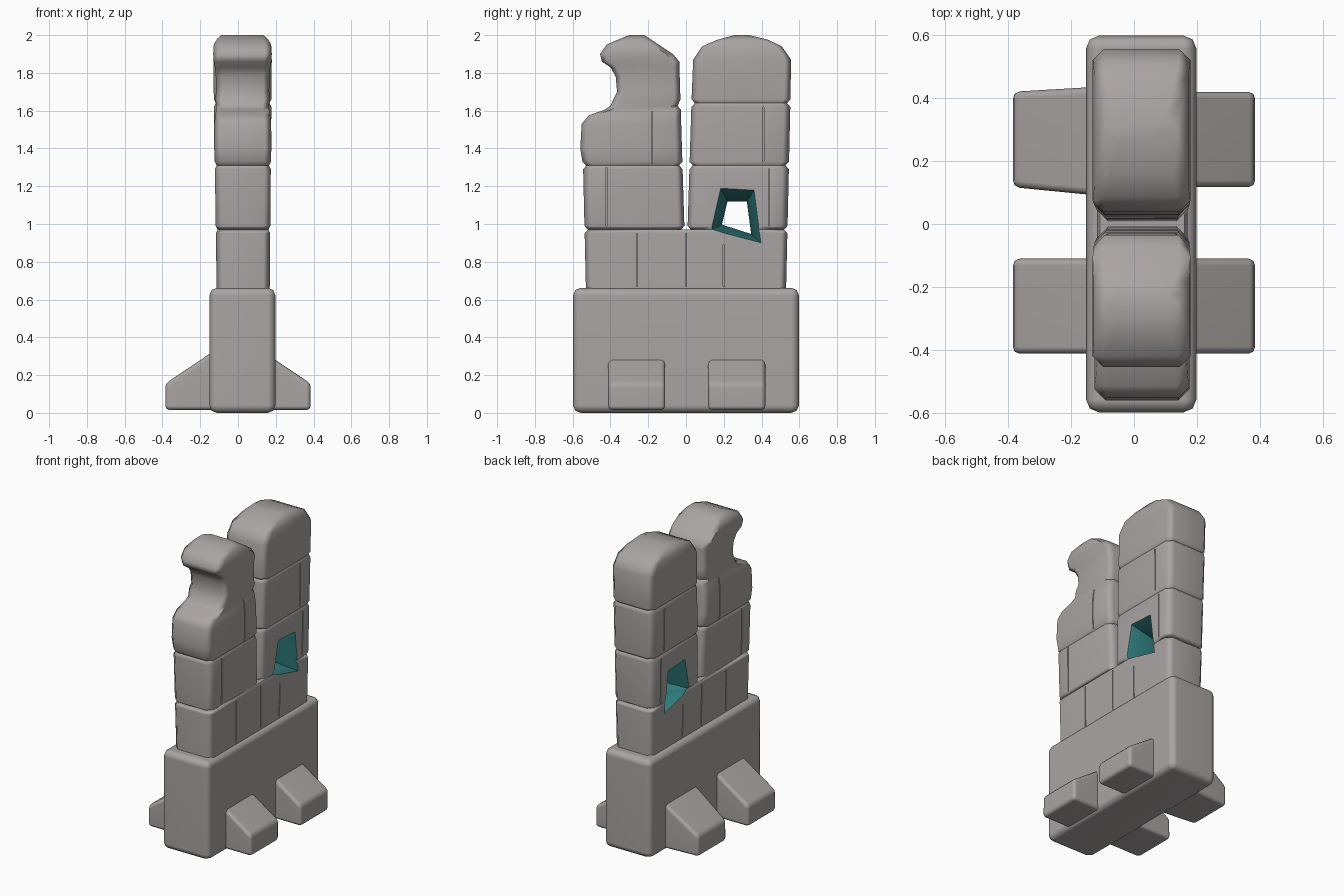
import bpy, bmesh, math

if "Cube" in bpy.data.objects:
    bpy.data.objects.remove(bpy.data.objects["Cube"])


def material(name, rgb):
    m = bpy.data.materials.new(name)
    m.diffuse_color = (*rgb, 1)
    m.use_nodes = True
    m.node_tree.nodes["Principled BSDF"].inputs["Base Color"].default_value = m.diffuse_color
    return m


stone = material("grey stone", (0.40, 0.375, 0.37))
teal = material("teal window lining", (0.03, 0.21, 0.215))


def make(name, rings, mat_index=0):
    """Closed skin over a list of equal-length point rings."""
    bm = bmesh.new()
    loops = [[bm.verts.new(p) for p in r] for r in rings]
    n = len(loops[0])
    for a, b in zip(loops, loops[1:]):
        for i in range(n):
            bm.faces.new((a[i], a[(i + 1) % n], b[(i + 1) % n], b[i]))
    bm.faces.new(loops[0][::-1])
    bm.faces.new(loops[-1])
    bmesh.ops.recalc_face_normals(bm, faces=bm.faces)
    for f in bm.faces:
        f.material_index = mat_index
    me = bpy.data.meshes.new(name)
    bm.to_mesh(me)
    bm.free()
    me.materials.append(stone)
    me.materials.append(teal)
    ob = bpy.data.objects.new(name, me)
    bpy.context.collection.objects.link(ob)
    return ob


def select(ob):
    bpy.ops.object.select_all(action='DESELECT')
    ob.select_set(True)
    bpy.context.view_layer.objects.active = ob


def apply(ob, kind, **settings):
    select(ob)
    m = ob.modifiers.new(kind, kind)
    for k, v in settings.items():
        setattr(m, k, v)
    bpy.ops.object.modifier_apply(modifier=m.name)


def finish(ob, angle=50):
    select(ob)
    bpy.ops.object.shade_smooth_by_angle(angle=math.radians(angle))
    ob.modifiers.new("even shading", 'WEIGHTED_NORMAL').keep_sharp = True


def octagon(z, x0, x1, y0, y1, c=0.035):
    """Chamfered rectangle at height z."""
    return [(x0 + c, y0, z), (x1 - c, y0, z), (x1, y0 + c, z), (x1, y1 - c, z),
            (x1 - c, y1, z), (x0 + c, y1, z), (x0, y1 - c, z), (x0, y0 + c, z)]


def lerp(z, za, a, zb, b):
    return a + (b - a) * (z - za) / (zb - za)


def width(z):
    return lerp(z, 0.66, -0.113, 2, -0.133), lerp(z, 0.66, 0.168, 2, 0.18)


def outer(z):
    return lerp(z, 0.66, 0.53, 1.87, 0.558)


def inner(z):
    return lerp(z, 0.97, 0.008, 1.87, 0.036)


def course(z, groove, y0, y1):
    """Cross-section of a stone course, pinched in at a groove."""
    x0, x1 = width(z)
    dx, dy = (0.010, 0.018) if groove else (0, 0)
    return octagon(z, x0 + dx, x1 - dx, y0 + dy, y1 - dy)


def levels(zs):
    for a, b in zip(zs, zs[1:]):
        yield from ((a, True), (a + 0.02, False), (b - 0.02, False), (b, True))


def dedupe(items):
    return [v for i, v in enumerate(items) if i == 0 or v != items[i - 1]]


# Heavy base block
base = make("base_block", [octagon(z, -0.152, 0.198, -0.598, 0.598, 0.001) for z in (0, 0.662)])
bpy.data.objects.remove(base)
base = make("base_block", [[(-0.152, -0.598, z), (0.198, -0.598, z), (0.198, 0.598, z),
                            (-0.152, 0.598, z)] for z in (0, 0.662)])
apply(base, 'BEVEL', width=0.04, segments=2)
finish(base)

# Four sloped buttress feet
for side, sname in ((1, "right"), (-1, "left")):
    for y0, y1, yname in ((-0.412, -0.11, "front"), (0.117, 0.42, "back")):
        flare = 0.03 if (side < 0 and y0 > 0) else 0
        rings = []
        for x, top, k in ((0.08, 0.36, 1), (0.385, 0.155, 0)):
            a, b = y0 - flare * k, y1 + flare * 0.6 * k
            rings.append([(x * side, a, 0.015), (x * side, b, 0.015),
                          (x * side, b, top), (x * side, a, top)])
        foot = make(f"{yname}_{sname}_foot", rings)
        apply(foot, 'BEVEL', width=0.022, segments=2)
        finish(foot)

# Lower course joining both towers
lower = make("lower_course", [course(z, g, -outer(z), outer(z))
                              for z, g in ((0.6, False), (0.95, False), (0.97, True))])

# Intact tower with a domed top
rings = [course(z, g, inner(z), outer(z)) for z, g in dedupe(list(levels([0.97, 1.31, 1.64])))]
for z, y0, y1, dx in ((1.66, inner(1.66), outer(1.66), 0), (1.87, 0.038, 0.556, 0),
                      (1.94, 0.085, 0.508, 0.006), (1.975, 0.165, 0.435, 0.022),
                      (2.0, 0.255, 0.335, 0.045)):
    x0, x1 = width(z)
    rings.append(octagon(z, x0 + dx, x1 - dx, y0, y1))
whole = make("whole_tower", rings)

# Broken tower, chipped away on its outer side
rings = [course(z, g, -outer(z), -inner(z)) for z, g in dedupe(list(levels([0.97, 1.31])))]
chips = ((1.33, -0.548, 0), (1.40, -0.56, -0.002), (1.53, -0.552, 0), (1.575, -0.515, 0.006),
         (1.605, -0.43, 0.012), (1.625, -0.40, 0.014), (1.66, -0.385, 0.008),
         (1.70, -0.365, 0.012), (1.78, -0.372, 0.012), (1.83, -0.40, 0.008),
         (1.86, -0.445, 0.003), (1.90, -0.455, 0), (1.95, -0.42, 0.004),
         (1.98, -0.35, 0.022), (2.0, -0.30, 0.045))
for z, y0, dx in chips:
    x0, x1 = width(z)
    y1 = -inner(z)
    if abs(z - 1.625) < 0.01:
        y1 -= 0.016
    if z > 1.88:
        y1 = lerp(z, 1.88, -0.04, 2, -0.22)
    rings.append(octagon(z, x0 + dx, x1 - dx, y0, y1))
broken = make("broken_tower", rings)

# Hourglass window cutter
big = ((0.13, 0.968), (0.40, 0.897), (0.362, 1.182), (0.182, 1.192))
small = ((0.19, 0.997), (0.345, 0.947), (0.322, 1.12), (0.22, 1.12))
window = make("window_cutter", [[(x, y, z) for y, z in pts] for x, pts in
                                ((-0.13, big), (0.025, small), (0.18, big))], 1)
window.hide_render = True

# Thin upright joints between stones, on both broad faces
joints = {lower: [(-0.26, 0.67, 0.95), (0.0, 0.67, 0.95), (0.2, 0.67, 0.89)],
          broken: [(-0.42, 0.99, 1.30), (-0.18, 1.32, 1.60)],
          whole: [(0.41, 1.33, 1.62), (0.44, 0.99, 1.29)]}
for ob, cuts in joints.items():
    for y, z0, z1 in cuts:
        for xa, xb in ((-0.3, -0.102), (0.158, 0.3)):
            cutter = make("joint_cutter", [[(xa, y - 0.003, z), (xb, y - 0.003, z),
                                            (xb, y + 0.003, z), (xa, y + 0.003, z)]
                                           for z in (z0, z1)])
            apply(ob, 'BOOLEAN', operation='DIFFERENCE', solver='EXACT', object=cutter)
            bpy.data.objects.remove(cutter)

for ob in (lower, whole):
    apply(ob, 'BOOLEAN', operation='DIFFERENCE', solver='EXACT', object=window)
bpy.data.objects.remove(window)
for ob in (lower, whole, broken):
    finish(ob)
